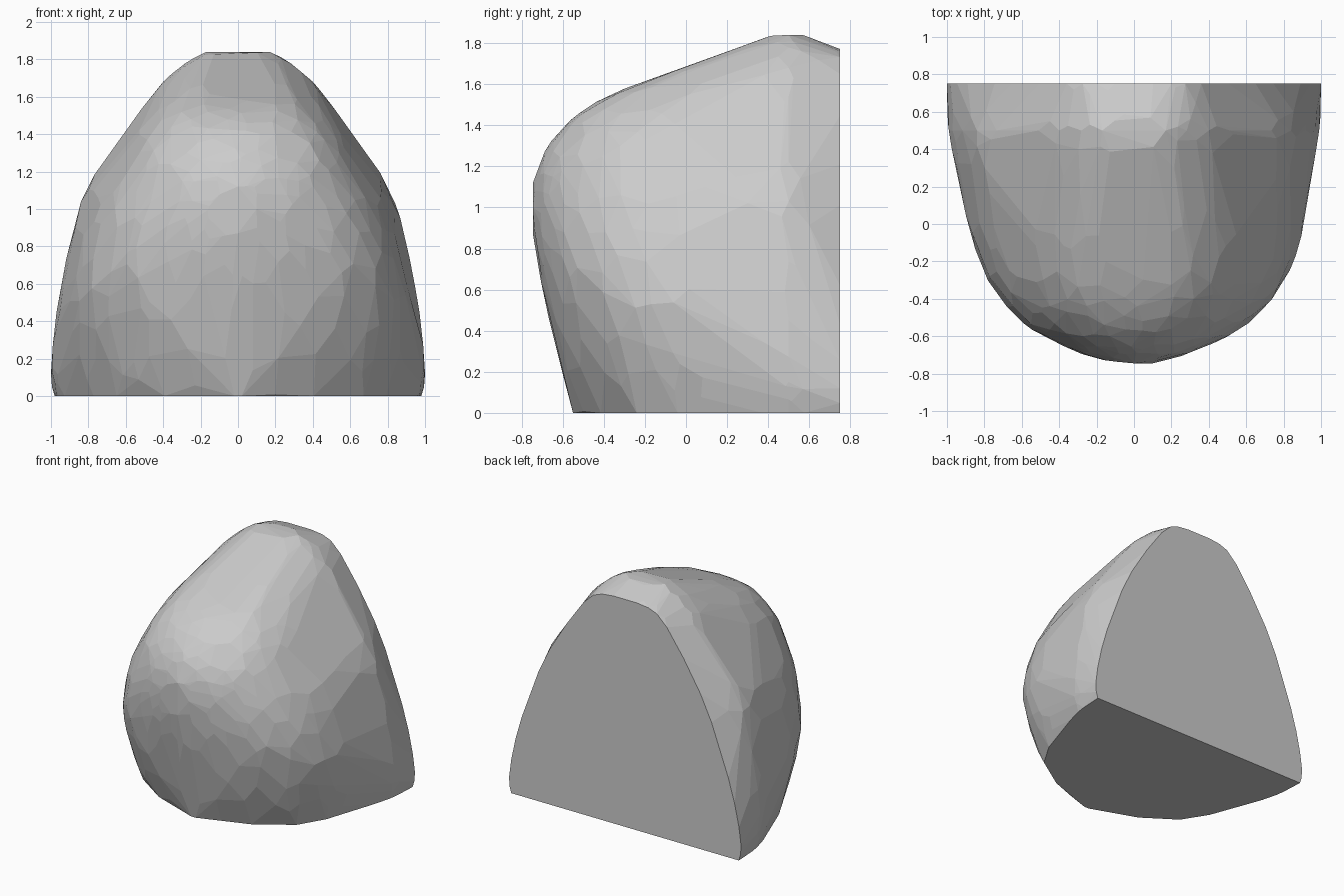
import bpy, bmesh, random
from mathutils import Vector

if "Cube" in bpy.data.objects:
    bpy.data.objects.remove(bpy.data.objects["Cube"])

random.seed(4)

# Half arches (x, z) from the crown down to the ground, one per y station
ARCHES = {
    0.75: [(0, 1.77), (.2, 1.76), (.36, 1.65), (.65, 1.21), (.82, .82), (.945, .43), (1, .12), (.98, 0)],
    0.50: [(0, 1.84), (.17, 1.84), (.4, 1.68), (.62, 1.38), (.84, 1.03), (.97, .45), (.99, .15), (.96, 0)],
    0.20: [(0, 1.755), (.22, 1.74), (.43, 1.59), (.64, 1.3), (.82, 1.02), (.93, .5), (.92, .2), (.87, 0)],
    -.08: [(0, 1.66), (.26, 1.64), (.49, 1.47), (.65, 1.23), (.8, .95), (.89, .55), (.85, .25), (.77, 0)],
    -.35: [(0, 1.56), (.27, 1.53), (.46, 1.39), (.59, 1.19), (.71, .95), (.78, .6), (.7, .28), (.55, 0)],
    -.55: [(0, 1.44), (.2, 1.41), (.39, 1.28), (.5, 1.08), (.58, .85), (.56, .58), (.36, .25), (.02, 0)],
    -.68: [(0, 1.29), (.16, 1.24), (.27, 1.13), (.32, 1.0), (.32, .85), (.26, .69), (.14, .57), (0, .5)],
    -.745: [(0, 1.12), (.05, 1.1), (.08, 1.05), (.1, 1.0), (.09, .95), (.07, .9), (.04, .88), (0, .87)],
}
GRID = [[Vector((x, y, z)) for x, z in arch] for y, arch in ARCHES.items()]


def spline(pts, t):
    """Catmull-Rom point at parameter t (0 .. len-1)."""
    i = min(int(t), len(pts) - 2)
    u = t - i
    b, c = pts[i], pts[i + 1]
    a = pts[i - 1] if i else 2 * b - c
    d = pts[i + 2] if i + 2 < len(pts) else 2 * c - b
    return .5 * (2 * b + (c - a) * u + (2 * a - 5 * b + 4 * c - d) * u ** 2
                 + (3 * b - a - 3 * c + d) * u ** 3)


def surface(s, t, side):
    p = spline([spline(row, t) for row in GRID], s)
    # the left front is a little slimmer than the right
    slim = 1 - .035 * min(max((.3 - p.y) / .5, 0), 1) if side < 0 else 1
    return Vector((side * slim * min(max(p.x, 0), 1), min(max(p.y, -.75), .75),
                   min(max(p.z, 0), 1.84)))


# Boulder: scattered surface samples wrapped in a faceted hull
bm = bmesh.new()
last = len(GRID) - 1
ROWS, COLS = 14, 14
for side in (1, -1):
    for k in range(15):
        bm.verts.new(surface(0, k / 2, side))             # flat back rim
        bm.verts.new(surface(1, k / 2, side))             # widest arch
    for k in range(8):
        bm.verts.new(surface(k * 5 / 7, 7, side))         # flat ground rim
    for i in range(ROWS):
        for j in range(COLS):
            s = (i + .5 + random.uniform(-.4, .4)) * last / ROWS
            t = (j + .2 + random.uniform(-.2, .5)) * 7 / COLS
            bm.verts.new(surface(s, t, side))
for k in (0, 3, 7):
    bm.verts.new(GRID[last][k])
bmesh.ops.remove_doubles(bm, verts=bm.verts, dist=.01)
bmesh.ops.convex_hull(bm, input=bm.verts)
bmesh.ops.delete(bm, geom=[v for v in bm.verts if not v.link_faces], context='VERTS')
bmesh.ops.dissolve_limit(bm, angle_limit=.05, verts=bm.verts, edges=bm.edges)
bmesh.ops.recalc_face_normals(bm, faces=bm.faces)

mesh = bpy.data.meshes.new("boulder")
bm.to_mesh(mesh)
bm.free()
boulder = bpy.data.objects.new("boulder", mesh)
bpy.context.collection.objects.link(boulder)
